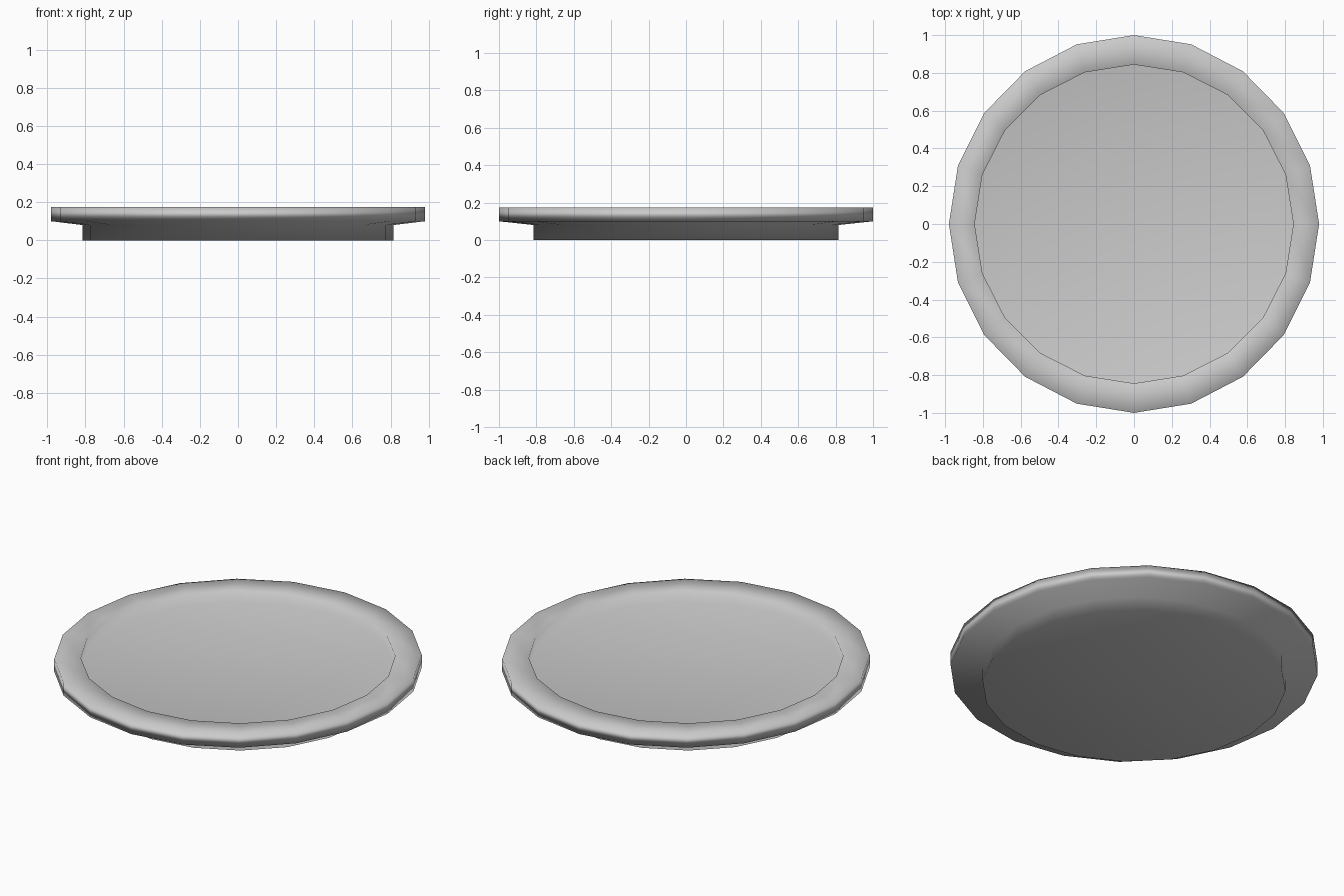
import bpy, bmesh
from math import cos, sin, tau

if "Cube" in bpy.data.objects:
    bpy.data.objects.remove(bpy.data.objects["Cube"])

SIDES = 20

# profile rings from underside to dish floor: (x radius, y radius, z)
PROFILE = [
    (0.815, 0.815, 0.0),     # foot bottom
    (0.815, 0.815, 0.08),    # foot meets rim underside
    (0.98, 1.0, 0.10),       # rim lower edge
    (0.98, 1.0, 0.175),      # rim upper edge
    (0.844, 0.844, 0.175),   # inner lip
    (0.844, 0.844, 0.11),    # dish floor
]


def lathe(name, profile):
    """Join rings of a profile and close both ends with a triangle fan."""
    bm = bmesh.new()
    rings = [[bm.verts.new((rx * cos(tau * i / SIDES), ry * sin(tau * i / SIDES), z))
              for i in range(SIDES)] for rx, ry, z in profile]
    bottom = bm.verts.new((0, 0, profile[0][2]))
    floor = bm.verts.new((0, 0, profile[-1][2]))
    for i in range(SIDES):
        j = (i + 1) % SIDES
        for a, b in zip(rings, rings[1:]):
            bm.faces.new((a[i], a[j], b[j], b[i]))
        bm.faces.new((bottom, rings[0][j], rings[0][i]))
        bm.faces.new((floor, rings[-1][i], rings[-1][j]))
    for f in bm.faces:
        f.smooth = True
    mesh = bpy.data.meshes.new(name)
    bm.to_mesh(mesh)
    bm.free()
    obj = bpy.data.objects.new(name, mesh)
    bpy.context.collection.objects.link(obj)
    return obj


# shallow plate with foot, overhanging rim and recessed floor
plate = lathe("plate", PROFILE)
shading = plate.modifiers.new("soft_shading", 'WEIGHTED_NORMAL')
shading.mode = 'FACE_AREA'
